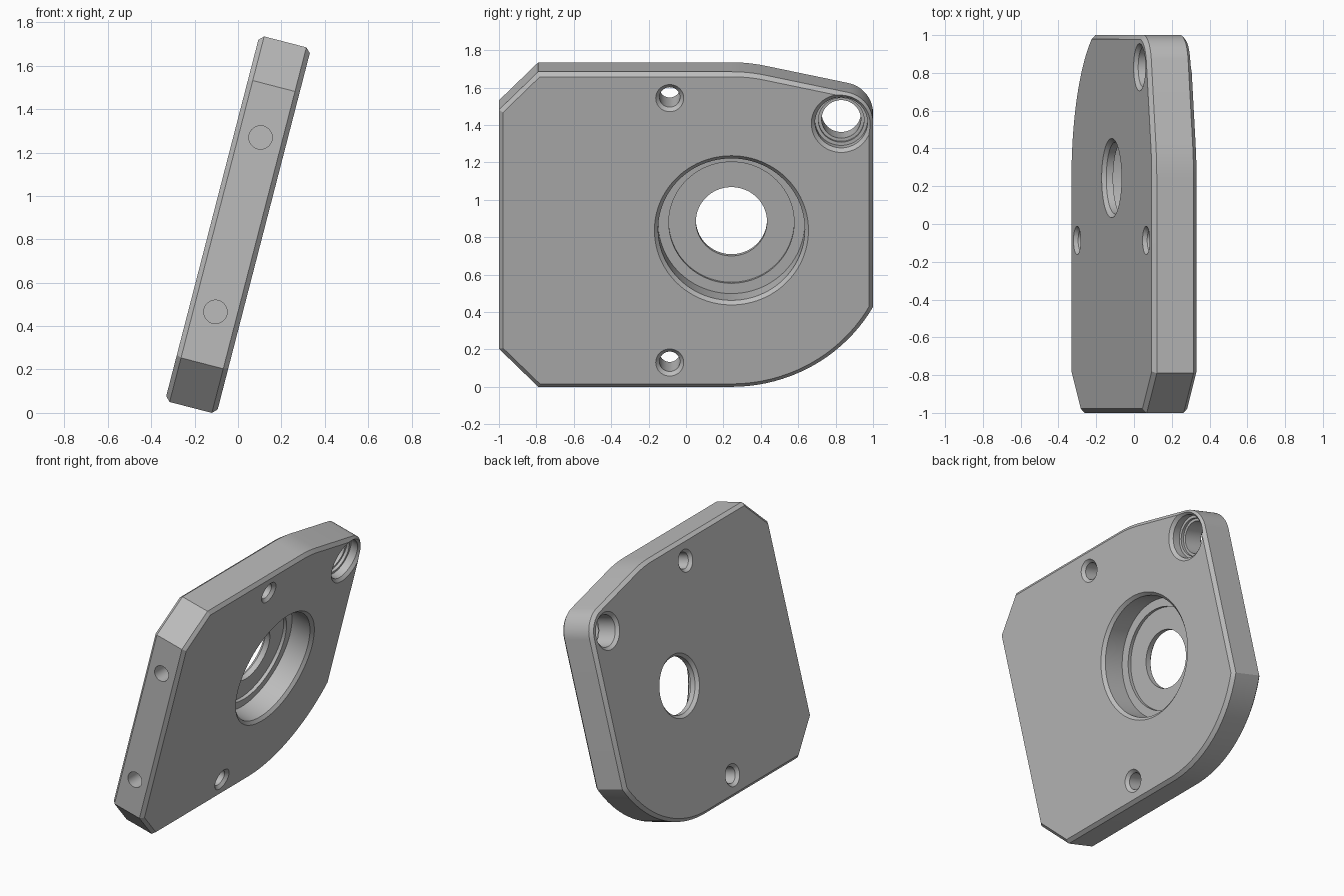
import bpy, bmesh
from math import sin, cos, pi, radians
from mathutils import Matrix

cube = bpy.data.objects.get("Cube")
if cube:
    bpy.data.objects.remove(cube, do_unlink=True)

HALF = 0.1225      # half the plate thickness
RIM = 0.022        # edge chamfer
TOP = 0.87         # half the plate height
BORE = (0.243, 0.0)
PIVOT = (0.83, 0.59)

grey = bpy.data.materials.new("machined_grey")
grey.use_nodes = True
colour = (0.5, 0.5, 0.5, 1)
grey.diffuse_color = colour
grey.node_tree.nodes["Principled BSDF"].inputs["Base Color"].default_value = colour


def add_object(name, bm):
    bmesh.ops.recalc_face_normals(bm, faces=bm.faces)
    mesh = bpy.data.meshes.new(name)
    bm.to_mesh(mesh)
    bm.free()
    mesh.materials.append(grey)
    obj = bpy.data.objects.new(name, mesh)
    bpy.context.collection.objects.link(obj)
    return obj


def arc(centre, radius, start, end, steps):
    """Points on an arc, angles in degrees from +y towards +z."""
    angles = [radians(start + (end - start) * i / steps) for i in range(steps + 1)]
    return [(centre[0] + radius * cos(a), centre[1] + radius * sin(a)) for a in angles]


def lathe(name, centre, profile, sides=64):
    """Closed solid turned around the x axis from (x, radius) pairs."""
    bm = bmesh.new()
    rings = []
    for x, r in profile:
        rings.append([bm.verts.new((x, centre[0] + r * cos(2 * pi * i / sides),
                                    centre[1] + r * sin(2 * pi * i / sides)))
                      for i in range(sides)])
    for a, b in zip(rings, rings[1:]):
        for i in range(sides):
            j = (i + 1) % sides
            bm.faces.new((a[i], a[j], b[j], b[i]))
    bm.faces.new(rings[0])
    bm.faces.new(rings[-1])
    return add_object(name, bm)


# Plate outline: two clipped corners, a large arc and a small rounded lug
outline = [(-0.79, -TOP)]
outline += arc(BORE, TOP, -90, -29.5, 20)
outline += arc(PIVOT, 0.17, 0, 77.8, 16)
outline += arc(BORE, TOP, 77.8, 90, 6)
outline += [(-0.79, TOP), (-1, 0.66), (-1, -0.66)]

bm = bmesh.new()
face = bm.faces.new([bm.verts.new((-HALF, y, z)) for y, z in outline])
moved = bmesh.ops.extrude_face_region(bm, geom=[face])["geom"]
bmesh.ops.translate(bm, vec=(2 * HALF, 0, 0),
                    verts=[v for v in moved if isinstance(v, bmesh.types.BMVert)])
bmesh.ops.recalc_face_normals(bm, faces=bm.faces)
rim = [e for e in bm.edges if abs(e.verts[0].co.x - e.verts[1].co.x) < 1e-4]
bmesh.ops.bevel(bm, geom=rim, offset=RIM, offset_type='OFFSET', segments=1,
                profile=0.5, affect='EDGES')
plate = add_object("mounting_plate", bm)


def bore_profile(back, back_wide, steps):
    """Countersunk back, stepped bores, countersunk front; steps are (radius, end x)."""
    c = back_wide - back
    pts = [(-HALF - 0.03, back_wide + 0.03), (-HALF + c, back)]
    for (r, end), (wider, _) in zip(steps, steps[1:]):
        pts += [(end, r), (end, wider)]
    r = steps[-1][0]
    pts += [(HALF - 0.02, r), (HALF + 0.03, r + 0.05)]
    return pts


# Cutters: stepped main bore, stepped lug bore, two bolt holes, two blind edge holes
cutters = [
    lathe("main_bore_cutter", BORE,
          bore_profile(0.19, 0.21, [(0.19, -0.065), (0.335, -0.042), (0.392, 0)]), 96),
    lathe("lug_bore_cutter", PIVOT,
          bore_profile(0.105, 0.125, [(0.105, 0.03), (0.122, 0.05), (0.14, 0)])),
]
for side in (-1, 1):
    cutters.append(lathe("bolt_hole_cutter", (-0.087, side * 0.73),
                         bore_profile(0.055, 0.075, [(0.055, 0)]), 40))
    hole = lathe("edge_hole_cutter", (0, 0), [(-0.3, 0.054), (0.3, 0.054)], 40)
    hole.data.transform(Matrix.Translation((0, -1, side * 0.415)) @ Matrix.Rotation(pi / 2, 4, 'Z'))
    cutters.append(hole)

bpy.context.view_layer.objects.active = plate
plate.select_set(True)
for cutter in cutters:
    cutter.hide_render = True
    mod = plate.modifiers.new("cut", 'BOOLEAN')
    mod.operation = 'DIFFERENCE'
    mod.solver = 'EXACT'
    mod.object = cutter
    bpy.ops.object.modifier_apply(modifier=mod.name)
    bpy.data.objects.remove(cutter, do_unlink=True)

# Lean the plate, rest it on the ground and smooth the curved walls
plate.data.transform(Matrix.Translation((0, 0, 0.872)) @ Matrix.Rotation(radians(14.5), 4, 'Y'))
lowest = min(v.co.z for v in plate.data.vertices)
plate.data.transform(Matrix.Translation((0, 0, -lowest)))
bpy.ops.object.shade_smooth_by_angle(angle=radians(25))
